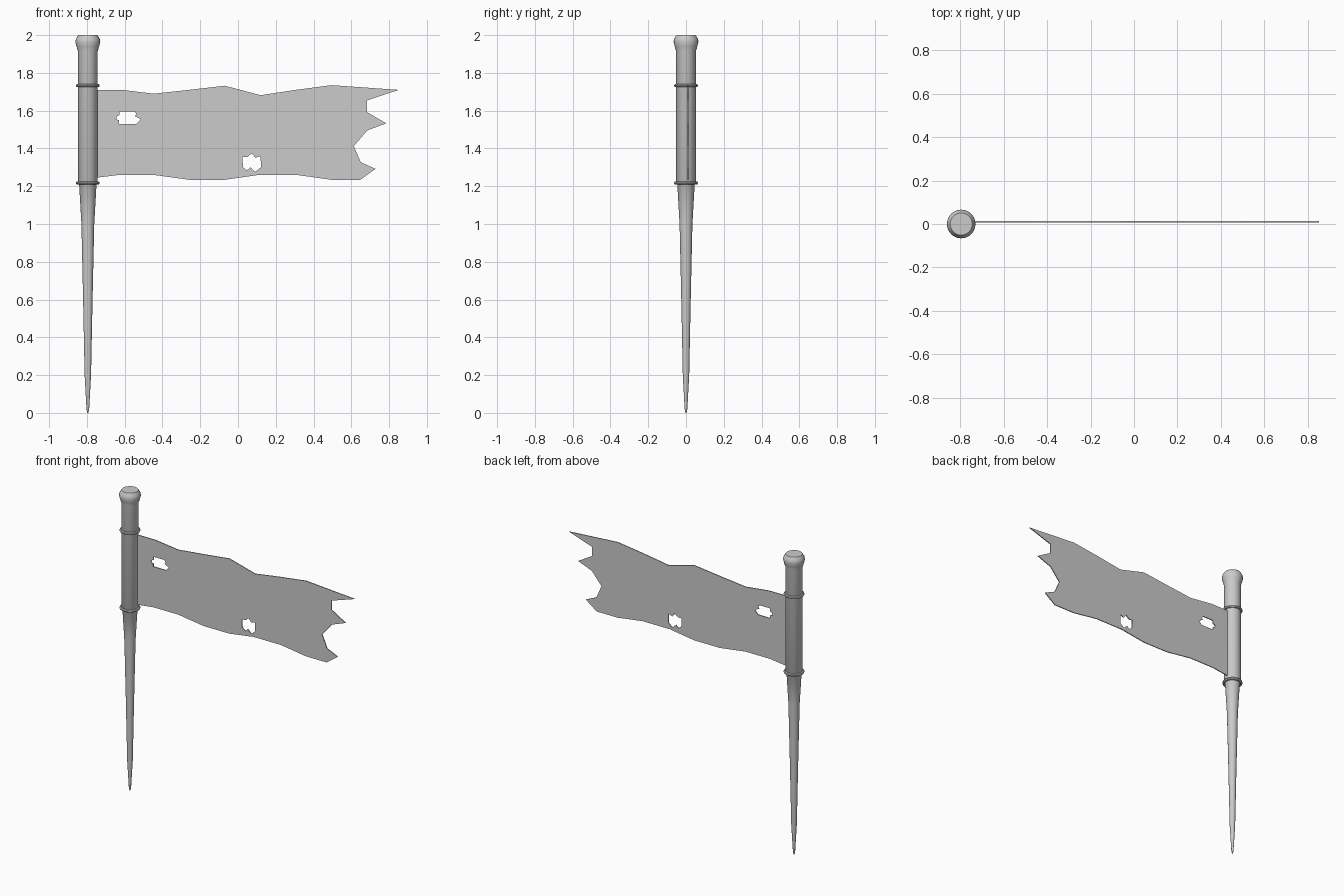
import bpy, bmesh, math

if "Cube" in bpy.data.objects:
    bpy.data.objects.remove(bpy.data.objects["Cube"])

POLE_X = -0.795
SIDES = 24


def lathe(name, profile, closed=False):
    """Revolve (radius, z) points around the pole axis."""
    bm = bmesh.new()
    rings = []
    for r, z in profile:
        rings.append([bm.verts.new((r * math.cos(2 * math.pi * i / SIDES),
                                    r * math.sin(2 * math.pi * i / SIDES), z))
                      for i in range(SIDES)])
    pairs = list(zip(rings, rings[1:]))
    if closed:
        pairs.append((rings[-1], rings[0]))
    else:
        bm.faces.new(rings[0])
        bm.faces.new(rings[-1])
    for a, b in pairs:
        for i in range(SIDES):
            j = (i + 1) % SIDES
            bm.faces.new((a[i], a[j], b[j], b[i]))
    bmesh.ops.recalc_face_normals(bm, faces=bm.faces)
    me = bpy.data.meshes.new(name)
    bm.to_mesh(me)
    bm.free()
    ob = bpy.data.objects.new(name, me)
    ob.location.x = POLE_X
    bpy.context.collection.objects.link(ob)
    activate(ob)
    bpy.ops.object.shade_smooth_by_angle(angle=math.radians(35))
    return ob


def activate(ob):
    bpy.ops.object.select_all(action='DESELECT')
    ob.select_set(True)
    bpy.context.view_layer.objects.active = ob


# Pole: tapering spike, straight grip, flared knob
lathe("pole", [(0.003, 0.0), (0.007, 0.02), (0.017, 0.2), (0.025, 0.6),
               (0.034, 1.0), (0.046, 1.21), (0.052, 1.22), (0.052, 1.915),
               (0.060, 1.94), (0.066, 1.965), (0.063, 1.98), (0.051, 2.0)])

# Binding rings above and below the cloth
for name, z in (("upper_ring", 1.733), ("lower_ring", 1.217)):
    lathe(name, [(0.054 + 0.009 * math.cos(a), z + 0.009 * math.sin(a))
                 for a in (math.pi * k / 4 for k in range(8))], closed=True)

# Cloth: ragged outline and two torn holes, as (x, z)
outline = [(-0.75, 1.71), (-0.615, 1.71), (-0.447, 1.69), (-0.26, 1.71),
           (-0.07, 1.732), (0.12, 1.682), (0.305, 1.71), (0.495, 1.735),
           (0.852, 1.71), (0.684, 1.655), (0.684, 1.592), (0.785, 1.533),
           (0.684, 1.495), (0.613, 1.412), (0.65, 1.327), (0.728, 1.292),
           (0.648, 1.234), (0.495, 1.234), (0.31, 1.26), (0.11, 1.26),
           (-0.07, 1.234), (-0.257, 1.234), (-0.447, 1.26), (-0.627, 1.26),
           (-0.75, 1.245)]
upper_hole = [(-0.626, 1.596), (-0.547, 1.596), (-0.537, 1.58), (-0.547, 1.572),
              (-0.515, 1.554), (-0.537, 1.53), (-0.629, 1.53), (-0.629, 1.549),
              (-0.645, 1.554), (-0.642, 1.57), (-0.629, 1.575)]
lower_hole = [(0.024, 1.355), (0.05, 1.355), (0.074, 1.374), (0.092, 1.35),
              (0.12, 1.36), (0.121, 1.3), (0.092, 1.276), (0.066, 1.3),
              (0.048, 1.284), (0.026, 1.3)]
cu = bpy.data.curves.new("cloth", 'CURVE')
cu.dimensions = '2D'
cu.fill_mode = 'BOTH'
cu.extrude = 0.003
for loop in (outline, upper_hole, lower_hole):
    sp = cu.splines.new('POLY')
    sp.points.add(len(loop) - 1)
    for p, (x, z) in zip(sp.points, loop):
        p.co = (x, z, 0, 1)
    sp.use_cyclic_u = True
cloth = bpy.data.objects.new("cloth", cu)
cloth.rotation_euler.x = math.pi / 2
cloth.location.y = 0.01
bpy.context.collection.objects.link(cloth)
activate(cloth)
bpy.ops.object.convert(target='MESH')
bpy.ops.object.shade_flat()
